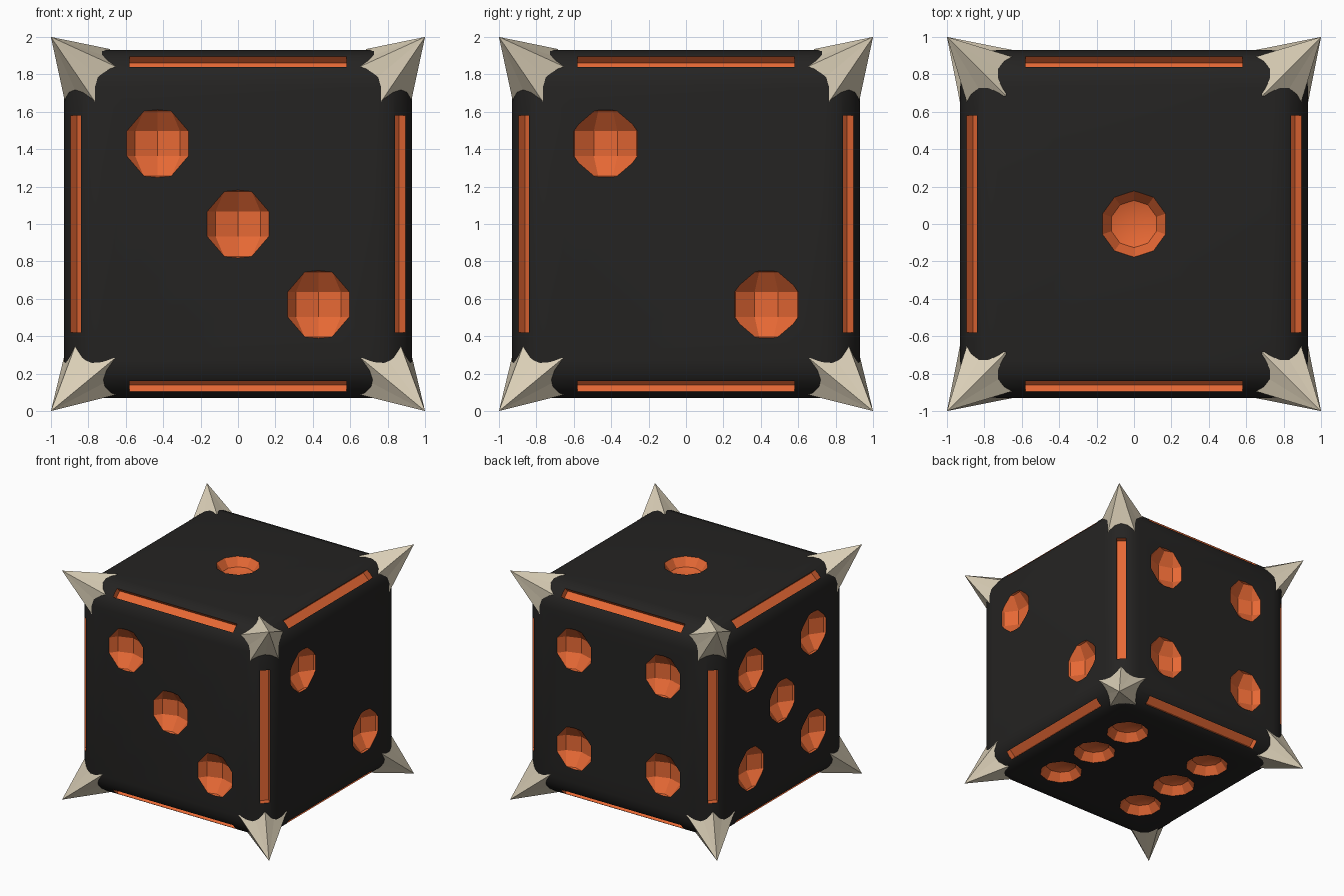
import bpy, bmesh, math
from math import pi, sin, cos
from mathutils import Matrix, Vector

if "Cube" in bpy.data.objects:
    bpy.data.objects.remove(bpy.data.objects["Cube"])

HALF = 0.93           # half width of the die body
P = 0.43              # pip spacing
CENTRE = Vector((0, 0, 1))


def material(name, rgb):
    m = bpy.data.materials.new(name)
    m.diffuse_color = (*rgb, 1)
    m.use_nodes = True
    m.node_tree.nodes["Principled BSDF"].inputs["Base Color"].default_value = m.diffuse_color
    return m


def make_object(name, bm, mats):
    bmesh.ops.recalc_face_normals(bm, faces=bm.faces)
    me = bpy.data.meshes.new(name)
    bm.to_mesh(me)
    bm.free()
    for m in mats:
        me.materials.append(m)
    ob = bpy.data.objects.new(name, me)
    ob.location = CENTRE
    bpy.context.collection.objects.link(ob)
    return ob


black = material("black", (0.018, 0.017, 0.016))
orange = material("orange", (0.80, 0.14, 0.035))
bone = material("bone", (0.70, 0.62, 0.47))

# rounded die body
bm = bmesh.new()
bmesh.ops.create_cube(bm, size=2 * HALF)
bmesh.ops.bevel(bm, geom=bm.edges[:], offset=0.2, segments=6, profile=0.5,
                affect='EDGES')
body = make_object("die_body", bm, [black, orange])

# pip layouts: outward normal, then offsets on the face
corners = [(-P, -P), (-P, P), (P, -P), (P, P)]
faces = [
    ((0, -1, 0), [(-P, P), (0, 0), (P, -P)]),
    ((0, 1, 0), corners),
    ((1, 0, 0), [(-P, P), (P, -P)]),
    ((-1, 0, 0), corners + [(0, 0)]),
    ((0, 0, 1), [(0, 0)]),
    ((0, 0, -1), corners + [(-P, 0), (P, 0)]),
]
bottom_six = [(x, y) for x in (-P, P) for y in (-P, 0, P)]

bm = bmesh.new()
# low-poly sphere cutters for the pips
for n, spots in faces:
    if n[2] == -1:
        spots = bottom_six
    for a, b in spots:
        if n[0]:
            off = Vector((0, a, b))
        elif n[1]:
            off = Vector((a, 0, b))
        else:
            off = Vector((a, b, 0))
        pos = Vector(n) * (HALF + 0.104) + off
        bmesh.ops.create_uvsphere(bm, u_segments=10, v_segments=5, radius=0.215,
                                  matrix=Matrix.Translation(pos))
# long box cutters for the grooves along the twelve edges
floor, width, tall = 1.177, 0.078, 0.3
for axis in range(3):
    along = Vector([1.0 if i == axis else 0.0 for i in range(3)])
    for s in (-1, 1):
        for t in (-1, 1):
            out = Vector((0, 0, 0))
            out[(axis + 1) % 3] = s
            out[(axis + 2) % 3] = t
            out.normalize()
            side = out.cross(along)
            mat = Matrix((along * 1.16, side * width, out * tall)).transposed().to_4x4()
            mat.translation = out * (floor + tall / 2)
            bmesh.ops.create_cube(bm, size=1, matrix=mat)
for f in bm.faces:
    f.material_index = 1
cutter = make_object("recess_cutter", bm, [black, orange])
cutter.hide_render = True

# carve the recesses, then smooth only the rounded edges
mod = body.modifiers.new("recesses", 'BOOLEAN')
mod.operation = 'DIFFERENCE'
mod.solver = 'EXACT'
mod.object = cutter
bpy.context.view_layer.objects.active = body
body.select_set(True)
bpy.ops.object.modifier_apply(modifier=mod.name)
bpy.data.objects.remove(cutter)
bpy.ops.object.shade_smooth_by_angle(angle=math.radians(28))

# five-armed star spikes on the eight corners
bm = bmesh.new()
for sx in (-1, 1):
    for sy in (-1, 1):
        for sz in (-1, 1):
            axis = Vector((sx, sy, sz)).normalized()
            up = Vector((0, 0, 1))
            up = (up - axis * up.dot(axis)).normalized()
            side = up.cross(axis)
            tip = bm.verts.new((sx, sy, sz))
            root = bm.verts.new(axis * 1.25)
            ring = []
            for i in range(10):
                r, h = (0.205, 1.33) if i % 2 == 0 else (0.14, 1.385)
                a = i * pi / 5
                ring.append(bm.verts.new(axis * h + (up * cos(a) + side * sin(a)) * r))
            for i in range(10):
                a, b = ring[i], ring[(i + 1) % 10]
                bm.faces.new((tip, a, b))
                bm.faces.new((root, b, a))
make_object("corner_spikes", bm, [bone])
